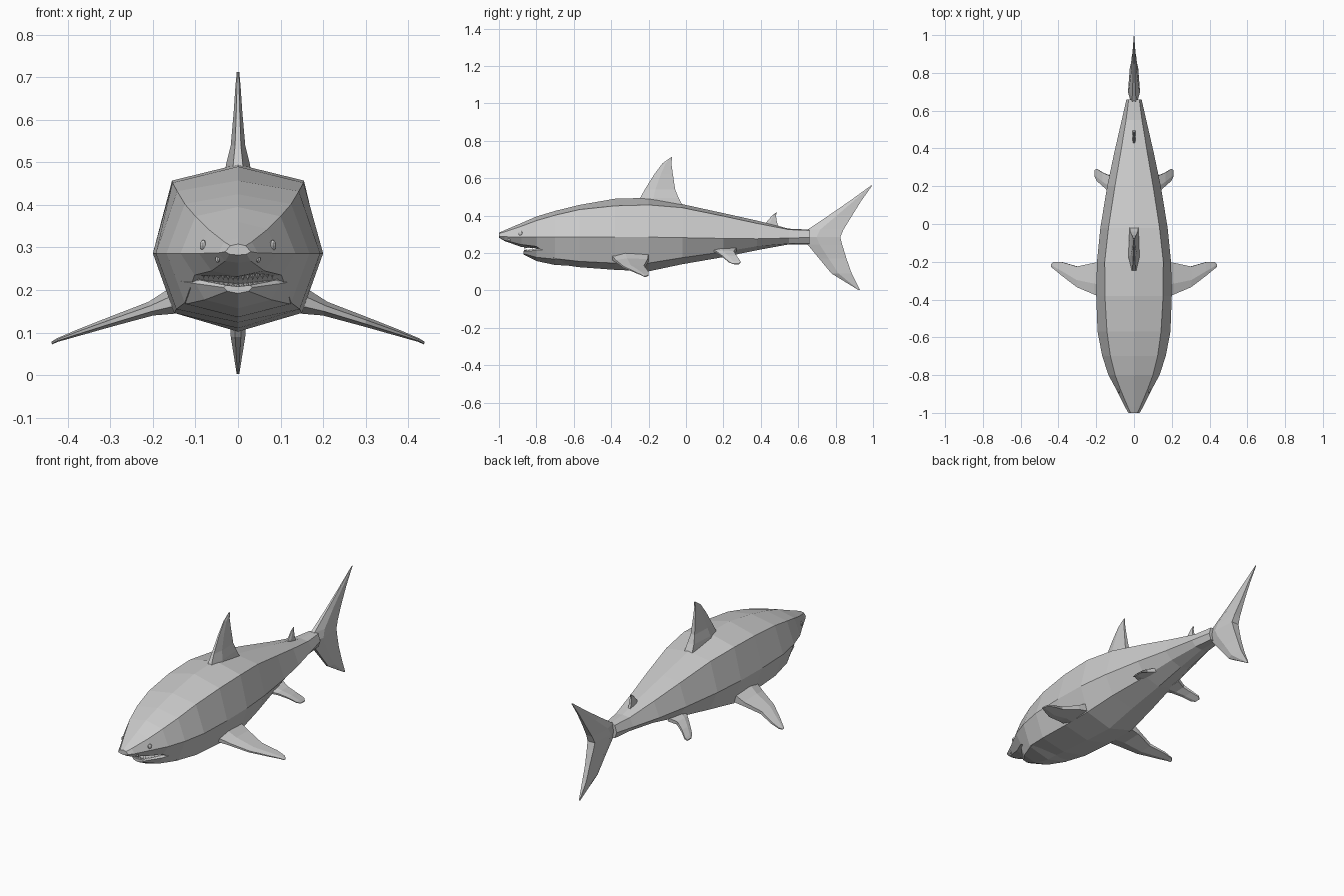
import bpy, bmesh, math
from mathutils import Vector, Matrix


def finish(name, bm):
    bmesh.ops.recalc_face_normals(bm, faces=bm.faces[:])
    me = bpy.data.meshes.new(name)
    bm.to_mesh(me)
    bm.free()
    ob = bpy.data.objects.new(name, me)
    bpy.context.collection.objects.link(ob)
    return ob


def loft(name, rings):
    """Skin a list of equal-length point rings and cap both ends."""
    bm = bmesh.new()
    rows = [[bm.verts.new(p) for p in r] for r in rings]
    n = len(rows[0])
    for a, b in zip(rows, rows[1:]):
        for i in range(n):
            j = (i + 1) % n
            bm.faces.new((a[i], a[j], b[j], b[i]))
    bm.faces.new(rows[0])
    bm.faces.new(rows[-1])
    return finish(name, bm)


def octagon(y, zt, rx, rz, sx, sz, lx, lz, zb):
    """Eight-sided body section: top, ridge, side, lower edge, belly."""
    return [(0, y, zt), (rx, y, rz), (sx, y, sz), (lx, y, lz), (0, y, zb),
            (-lx, y, lz), (-sx, y, sz), (-rx, y, rz)]


def blade(y0, y1, t):
    """Fin section along y: narrow leading edge, thick middle, thin back."""
    m = y0 + (y1 - y0) * 0.35
    return [(y0, t * .4), (m, t), (y1, t * .7), (y1, -t * .7), (m, -t), (y0, -t * .4)]


def upright_fin(name, rows):
    return loft(name, [[(x, y, z) for y, x in blade(y0, y1, t)]
                       for z, y0, y1, t in rows])


def side_fin(name, rows):
    for side, label in ((1, "left"), (-1, "right")):
        loft(f"{label}_{name}", [[(side * (x + d * .35), y, z + d) for y, d in blade(y0, y1, t)]
                                 for x, z, y0, y1, t in rows])


# Body with snout
loft("body", [octagon(*r) for r in (
    (-1.0, .308, .018, .304, .03, .290, .02, .284, .282),
    (-.97, .322, .032, .313, .047, .287, .03, .268, .264),
    (-.88, .360, .070, .343, .092, .286, .062, .245, .232),
    (-.80, .395, .100, .373, .135, .286, .102, .235, .225),
    (-.70, .425, .125, .402, .168, .286, .125, .170, .142),
    (-.57, .457, .143, .432, .193, .286, .145, .155, .124),
    (-.38, .490, .154, .452, .200, .286, .150, .146, .110),
    (-.20, .495, .155, .457, .196, .285, .150, .146, .102),
    (-.02, .461, .135, .442, .178, .282, .128, .175, .140),
    (.20, .413, .101, .397, .142, .278, .090, .206, .178),
    (.38, .373, .070, .358, .104, .276, .062, .236, .215),
    (.55, .330, .042, .325, .065, .280, .040, .250, .246),
    (.66, .325, .028, .321, .040, .283, .028, .250, .245))])

# Lower jaw
loft("lower_jaw", [octagon(*r) for r in (
    (-.87, .208, .028, .211, .034, .206, .025, .197, .192),
    (-.80, .213, .088, .223, .100, .215, .078, .177, .157),
    (-.70, .220, .125, .232, .143, .222, .122, .167, .136),
    (-.58, .220, .120, .232, .140, .222, .130, .165, .130))])

# Fins on the centre line: z, front y, back y, half thickness
upright_fin("dorsal_fin", (
    (.44, -.27, -.01, .036), (.495, -.245, -.04, .028), (.54, -.22, -.058, .017),
    (.62, -.17, -.07, .010), (.68, -.125, -.078, .006), (.712, -.08, -.074, .003)))
upright_fin("rear_dorsal_fin", (
    (.33, .41, .50, .010), (.365, .43, .486, .009),
    (.40, .46, .481, .006), (.416, .482, .486, .003)))
upright_fin("tail_fin", (
    (.002, .922, .93, .003), (.09, .778, .886, .017), (.17, .712, .858, .020),
    (.245, .65, .835, .028), (.285, .63, .825, .032), (.325, .65, .842, .026),
    (.40, .762, .888, .015), (.48, .878, .938, .008), (.56, .988, .995, .002)))

# Paired fins: x, z, front y, back y, half thickness
side_fin("pectoral_fin", (
    (.14, .178, -.40, -.20, .032), (.205, .156, -.375, -.205, .016),
    (.30, .125, -.335, -.225, .011), (.38, .098, -.275, -.202, .007),
    (.425, .082, -.238, -.200, .004), (.438, .075, -.228, -.212, .003)))
side_fin("pelvic_fin", (
    (.08, .218, .13, .27, .014), (.125, .203, .165, .255, .011),
    (.165, .178, .20, .272, .008), (.197, .152, .228, .292, .005),
    (.208, .142, .25, .285, .003)))

# Eyes and nostrils
for part, pos, size in (("eye", (.082, -.885, .305), (.007, .012, .013)),
                        ("nostril", (.048, -.945, .272), (.005, .008, .008))):
    for side in (1, -1):
        bm = bmesh.new()
        bmesh.ops.create_uvsphere(bm, u_segments=10, v_segments=6, radius=1)
        bmesh.ops.scale(bm, vec=size, verts=bm.verts)
        bmesh.ops.rotate(bm, matrix=Matrix.Rotation(-.4 * side, 3, 'Z'), verts=bm.verts)
        bmesh.ops.translate(bm, vec=(side * pos[0], pos[1], pos[2]), verts=bm.verts)
        finish(f"{'left' if side > 0 else 'right'}_{part}", bm)

# Teeth rows following the mouth arc
for name, down, z0 in (("upper_teeth", True, .229), ("lower_teeth", False, .212)):
    bm = bmesh.new()
    count = 17
    for i in range(count):
        u = -1 + 2 * i / (count - 1)
        y = -.79 - .073 * (1 - u * u)
        turn = Matrix.Rotation(math.pi if down else 0, 4, 'X')
        place = Matrix.Translation((u * .092, y, z0 + .010 * u * u))
        bmesh.ops.create_cone(bm, cap_ends=True, segments=4, radius1=.006, radius2=0,
                              depth=.016, matrix=place @ turn)
    finish(name, bm)
